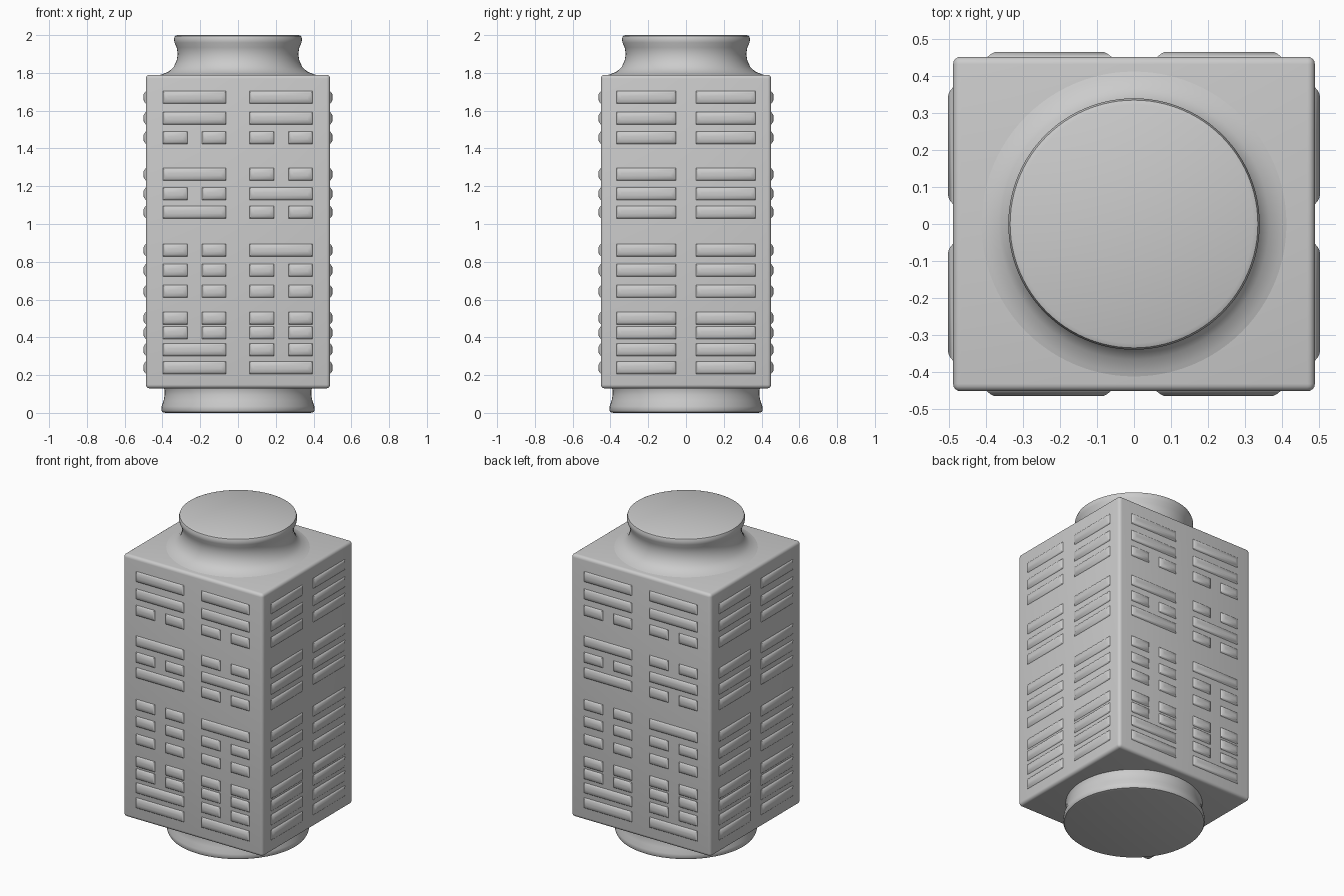
import bpy, bmesh, math
from mathutils import Vector

if "Cube" in bpy.data.objects:
    bpy.data.objects.remove(bpy.data.objects["Cube"])

HX, HY = 0.488, 0.451          # half width and half depth of the body
Z0, Z1 = 0.13, 1.79


def finish(bm, name, angle):
    bmesh.ops.recalc_face_normals(bm, faces=bm.faces)
    me = bpy.data.meshes.new(name)
    bm.to_mesh(me)
    bm.free()
    ob = bpy.data.objects.new(name, me)
    bpy.context.collection.objects.link(ob)
    bpy.ops.object.select_all(action='DESELECT')
    ob.select_set(True)
    bpy.context.view_layer.objects.active = ob
    bpy.ops.object.shade_smooth_by_angle(angle=math.radians(angle))
    return ob


def lathe(name, profile, n=96):
    bm = bmesh.new()
    rings = [[bm.verts.new((r * math.cos(2 * math.pi * i / n),
                            r * math.sin(2 * math.pi * i / n), z))
              for i in range(n)] for r, z in profile]
    for a, b in zip(rings, rings[1:]):
        for i in range(n):
            j = (i + 1) % n
            bm.faces.new((a[i], a[j], b[j], b[i]))
    bm.faces.new(rings[0])
    bm.faces.new(rings[-1])
    return finish(bm, name, 40)


# Square body with softly rounded edges
bm = bmesh.new()
bmesh.ops.create_cube(bm, size=1)
for v in bm.verts:
    v.co = (v.co.x * 2 * HX, v.co.y * 2 * HY, Z0 if v.co.z < 0 else Z1)
bmesh.ops.bevel(bm, geom=bm.edges[:], offset=0.02, segments=4, profile=0.5,
                affect='EDGES')
finish(bm, "body", 35)

# Round foot and flared neck
lathe("foot", [(0.385, 0), (0.400, 0.004), (0.406, 0.015), (0.404, 0.035),
               (0.394, 0.065), (0.388, 0.095), (0.388, 0.118), (0.395, 0.14)])
lathe("neck", [(0.43, 1.785), (0.40, 1.793), (0.365, 1.808), (0.34, 1.832),
               (0.325, 1.865), (0.319, 1.90), (0.325, 1.935), (0.336, 1.96),
               (0.339, 1.98), (0.334, 1.995), (0.322, 2.0)])


# Raised bars: stacked rectangles that shrink outwards like a small pillow
def bar(bm, origin, across, out, u0, u1, z):
    rings = []
    for inset, d in ((0, -0.004), (0.004, 0.001), (0.013, 0.008),
                     (0.022, 0.0125), (0.029, 0.0135)):
        h = 0.036 - inset
        rings.append([bm.verts.new(origin + across * u + out * d
                                   + Vector((0, 0, z + s * h)))
                      for u, s in ((u0 + inset, -1), (u1 - inset, -1),
                                   (u1 - inset, 1), (u0 + inset, 1))])
    for a, b in zip(rings, rings[1:]):
        for i in range(4):
            j = (i + 1) % 4
            bm.faces.new((a[i], a[j], b[j], b[i]))
    bm.faces.new(rings[-1])
    bm.faces.new(rings[0][::-1])


ROWS = (1.67, 1.56, 1.457, 1.263, 1.16, 1.063, 0.862, 0.755, 0.643,
        0.502, 0.424, 0.335, 0.24)
# one mark per row: - is a whole bar, : is a split bar
LEFT = "--:-:-:::::--"[:13]
RIGHT = "--::-:-:::::-"
WHOLE = "-" * 13


def panel(name, origin, across, out, columns):
    bm = bmesh.new()
    for u0, u1, marks in columns:
        for z, mark in zip(ROWS, marks):
            if mark == "-":
                bar(bm, origin, across, out, u0, u1, z)
            else:
                bar(bm, origin, across, out, u0, u0 + 0.137, z)
                bar(bm, origin, across, out, u1 - 0.133, u1, z)
    finish(bm, name, 40)


for side, s in (("front", 1), ("back", -1)):
    panel(side + "_bars", Vector((0, -HY * s, 0)), Vector((s, 0, 0)),
          Vector((0, -s, 0)), ((-0.40, -0.06, LEFT), (0.058, 0.398, RIGHT)))
for side, s in (("right", 1), ("left", -1)):
    panel(side + "_bars", Vector((HX * s, 0, 0)), Vector((0, s, 0)),
          Vector((s, 0, 0)), ((-0.372, -0.05, WHOLE), (0.05, 0.372, WHOLE)))
